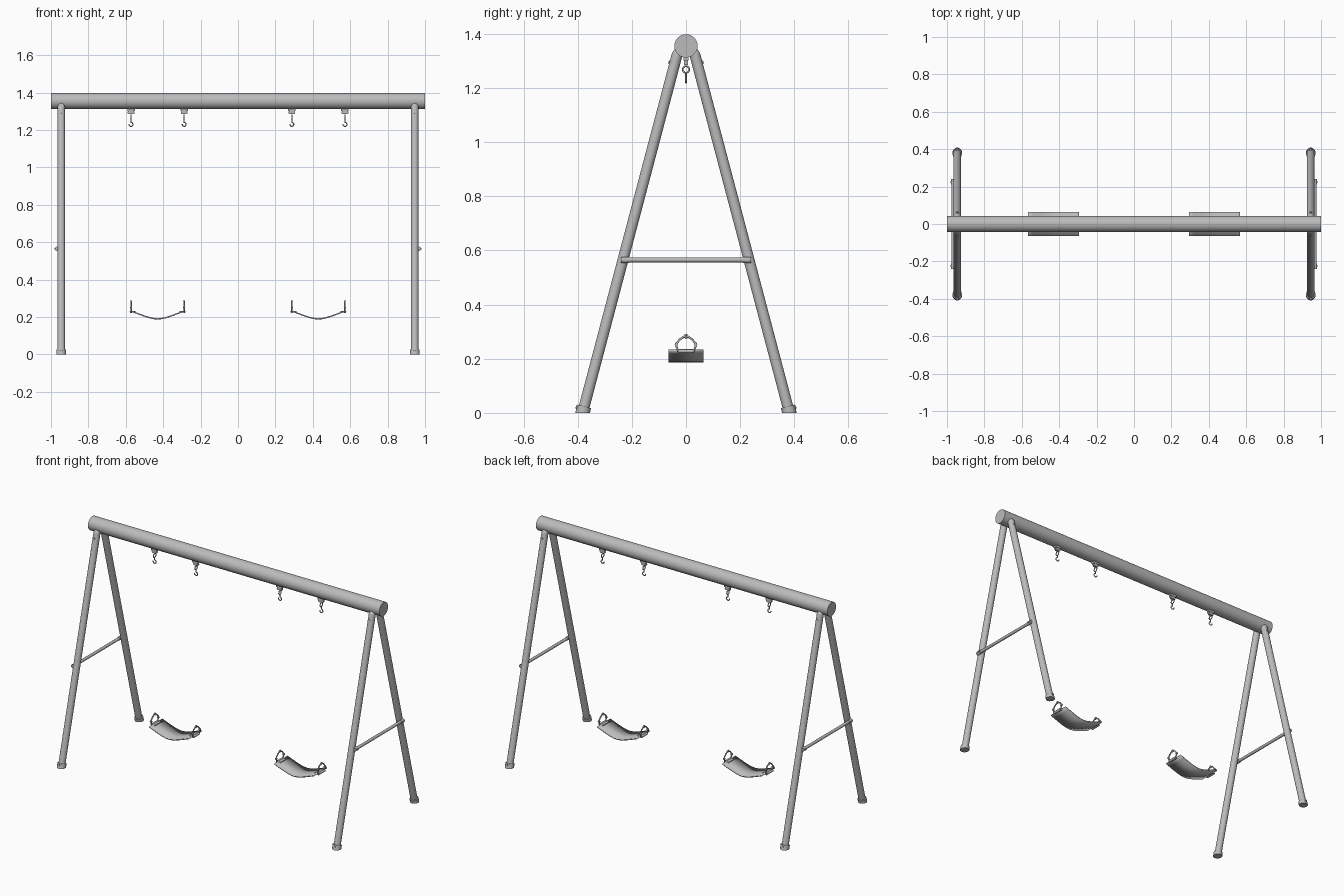
import bpy, bmesh, math
from mathutils import Vector, Matrix

cube = bpy.data.objects.get("Cube")
if cube:
    bpy.data.objects.remove(cube, do_unlink=True)

steel = bpy.data.materials.new("grey metal")
steel.use_nodes = True
grey = (0.5, 0.5, 0.5, 1)
steel.diffuse_color = grey
steel.node_tree.nodes["Principled BSDF"].inputs["Base Color"].default_value = grey


def finish(bm, name):
    """Turn a bmesh into a smooth object with sharp edges kept."""
    bmesh.ops.recalc_face_normals(bm, faces=bm.faces)
    mesh = bpy.data.meshes.new(name)
    bm.to_mesh(mesh)
    bm.free()
    mesh.materials.append(steel)
    mesh.shade_smooth()
    mesh.set_sharp_from_angle(angle=math.radians(35))
    obj = bpy.data.objects.new(name, mesh)
    bpy.context.collection.objects.link(obj)
    return obj


def rod(name, a, b, r, r2=None, sides=24, ground=False):
    """Cylinder from a to b, optionally trimmed flat at the ground."""
    a, b = Vector(a), Vector(b)
    axis = b - a
    place = Matrix.Translation((a + b) / 2) @ axis.to_track_quat("Z", "Y").to_matrix().to_4x4()
    bm = bmesh.new()
    bmesh.ops.create_cone(bm, cap_ends=True, segments=sides, radius1=r,
                          radius2=r if r2 is None else r2, depth=axis.length, matrix=place)
    if ground:
        bmesh.ops.bisect_plane(bm, geom=bm.verts[:] + bm.edges[:] + bm.faces[:],
                               plane_co=(0, 0, 0), plane_no=(0, 0, 1), clear_inner=True)
        bmesh.ops.holes_fill(bm, edges=[e for e in bm.edges if e.is_boundary])
    return finish(bm, name)


def box(name, centre, size):
    bm = bmesh.new()
    bmesh.ops.create_cube(bm, size=1, matrix=Matrix.Translation(centre) @ Matrix.Diagonal((*size, 1)))
    return finish(bm, name)


def wire(name, points, r, closed=False):
    """Bent round wire through the points."""
    curve = bpy.data.curves.new(name, "CURVE")
    curve.dimensions = "3D"
    curve.bevel_depth = r
    curve.bevel_resolution = 2
    curve.use_fill_caps = True
    spline = curve.splines.new("POLY")
    spline.points.add(len(points) - 1)
    for p, co in zip(spline.points, points):
        p.co = (*co, 1)
    spline.use_cyclic_u = closed
    spline.use_smooth = True
    curve.materials.append(steel)
    obj = bpy.data.objects.new(name, curve)
    bpy.context.collection.objects.link(obj)
    return obj


def arc(centre, r, start, end, across, n=16):
    """Arc in the plane of 'across' (x or y) and z; angles in degrees."""
    pts = []
    for i in range(n):
        t = math.radians(start + (end - start) * i / (n - 1))
        pts.append(Vector(centre) + Vector(across) * r * math.cos(t) + Vector((0, 0, r * math.sin(t))))
    return pts


X, Y = Vector((1, 0, 0)), Vector((0, 1, 0))

# Top beam
rod("top_beam", (-1, 0, 1.355), (1, 0, 1.355), 0.043, sides=40)

# A-frames
for sx, side in ((-1, "right"), (1, "left")):
    x = sx * 0.945
    for sy, end in ((-1, "front"), (1, "back")):
        name = f"{end}_{side}"

        def on_leg(z):
            return Vector((x, sy * (0.382 - 0.264 * z), z))

        rod(name + "_leg", on_leg(-0.02), on_leg(1.325), 0.02, ground=True)
        rod(name + "_leg_cap", on_leg(1.325), on_leg(1.343), 0.02, 0.012)
        rod(name + "_foot", on_leg(-0.02), on_leg(0.024), 0.026, sides=12, ground=True)
        rod(name + "_foot_pad", (x, sy * 0.38, 0), (x, sy * 0.38, 0.008), 0.026, sides=12)
        # Bolts on the outward face of the leg
        out = Vector((0, sy, 0.264)).normalized()
        for label, z, reach in (("top", 1.29, 0.024), ("foot", 0.014, 0.03)):
            p = on_leg(z)
            rod(f"{name}_{label}_bolt", p, p + out * reach, 0.006, sides=8)
        # Clamp and bolt holding the brace
        rod(name + "_brace_end", (sx * 0.967, sy * 0.21, 0.565), (sx * 0.967, sy * 0.24, 0.565), 0.0115, sides=12)
        rod(name + "_brace_bolt", (sx * 0.955, sy * 0.225, 0.565), (sx * 0.981, sy * 0.225, 0.565), 0.005, sides=8)
    rod(side + "_brace", (sx * 0.967, -0.22, 0.565), (sx * 0.967, 0.22, 0.565), 0.009, sides=16)

# Swing hangers and seats
for sx, side in ((-1, "right"), (1, "left")):
    mid = sx * 0.43
    for d, place in ((-1, "a"), (1, "b")):
        x = mid + d * 0.142
        tag = f"{side}_{place}"
        box(tag + "_hanger_plate", (x, 0, 1.307), (0.04, 0.02, 0.012))
        box(tag + "_hanger_block", (x, 0, 1.294), (0.026, 0.016, 0.018))
        rod(tag + "_hanger_pin", (x - 0.018, 0, 1.293), (x + 0.018, 0, 1.293), 0.006, sides=12)
        wire(tag + "_hanger_ring", arc((x, 0, 1.268), 0.012, 0, 337.5, Y), 0.003, True)
        # Open hook hanging from the ring
        hook = [Vector((x, 0, 1.258)), Vector((x, 0, 1.243))]
        hook += arc((x, 0, 1.23), 0.0105, 90, -190, X)
        wire(tag + "_hook", hook, 0.003)

        # Bent loop at the end of the seat
        half = [(0.006, 0.283), (0.022, 0.272), (0.036, 0.256), (0.036, 0.246), (0.028, 0.228)]
        loop = [(x, y, z) for y, z in half] + [(x, -y, z) for y, z in reversed(half)]
        wire(tag + "_seat_loop", loop, 0.004, True)
        wire(tag + "_seat_eye", arc((x, 0, 0.283), 0.006, 0, 337.5, Y, 10), 0.003, True)
        rod(tag + "_seat_pin", (x, -0.03, 0.228), (x, 0.03, 0.228), 0.007, sides=12)
        for s in (-1, 1):
            rod(f"{tag}_loop_joint_{s}", (x - 0.005, s * 0.036, 0.251), (x + 0.005, s * 0.036, 0.251), 0.006, sides=8)
        box(tag + "_seat_clip", (x - d * 0.012, 0, 0.228), (0.024, 0.06, 0.007))

    # Sagging belt seat
    bm = bmesh.new()
    rows = []
    steps = 12
    for i in range(steps + 1):
        t = 2 * i / steps - 1
        sag = (math.sqrt(t * t + 0.12) - math.sqrt(0.12)) / (math.sqrt(1.12) - math.sqrt(0.12))
        rows.append([bm.verts.new((mid + t * 0.136, y, 0.19 + 0.04 * sag)) for y in (-0.064, 0.064)])
    for p, q in zip(rows, rows[1:]):
        bm.faces.new((p[0], q[0], q[1], p[1]))
    seat = finish(bm, side + "_seat")
    thick = seat.modifiers.new("thickness", "SOLIDIFY")
    thick.thickness = 0.007
    thick.offset = 0
